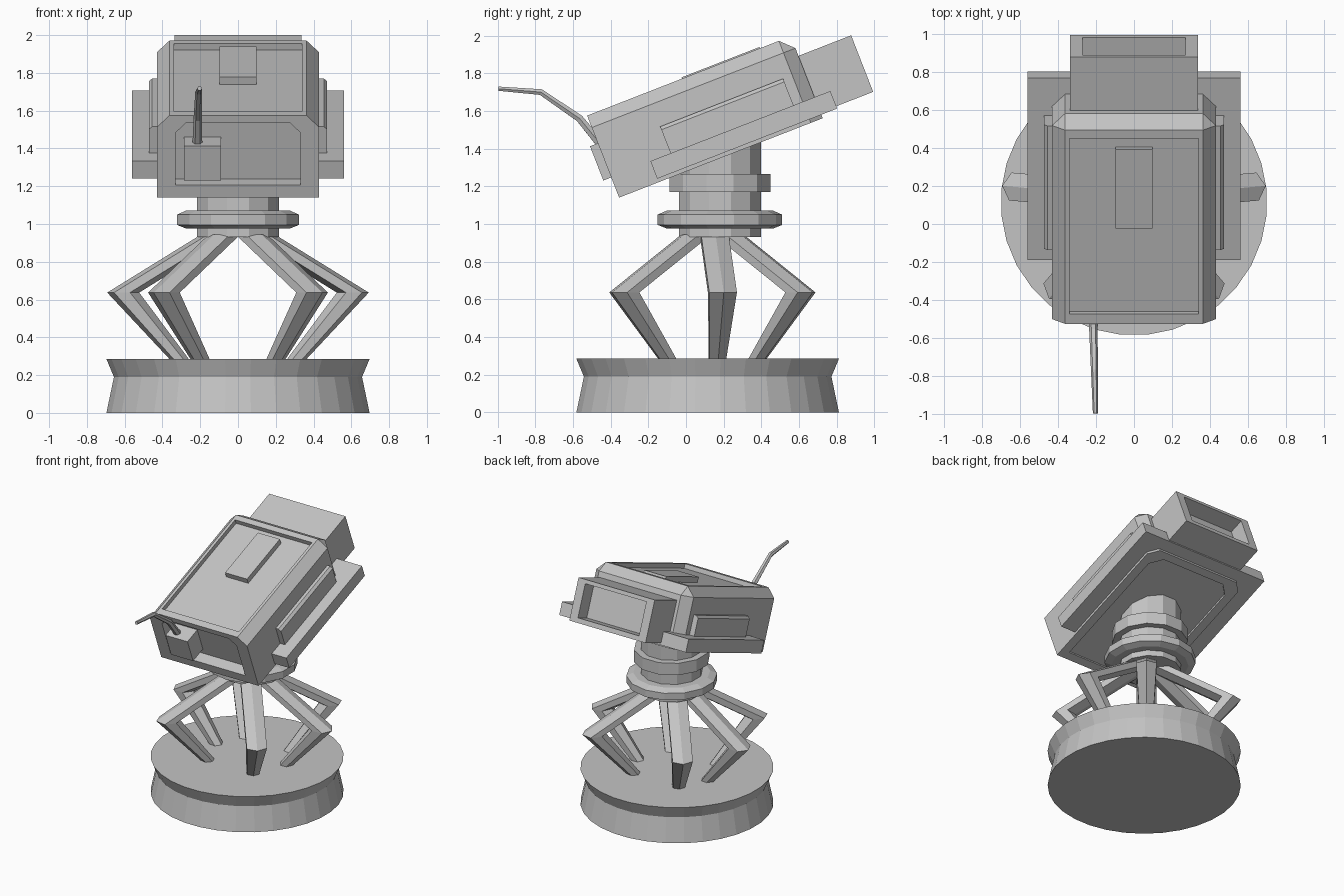
import bpy, bmesh, math
from mathutils import Matrix, Vector

if "Cube" in bpy.data.objects:
    bpy.data.objects.remove(bpy.data.objects["Cube"], do_unlink=True)

grey = bpy.data.materials.new("plain_grey")
grey.use_nodes = True
grey.diffuse_color = (0.55, 0.55, 0.55, 1)
grey.node_tree.nodes["Principled BSDF"].inputs["Base Color"].default_value = grey.diffuse_color

# The head is built level, with its lower front edge at the origin, then tilted
HEAD = Matrix.Translation((0, -0.355, 1.14)) @ Matrix.Rotation(math.radians(21.3), 4, 'X')


def finish(name, bm, matrix=None):
    bmesh.ops.recalc_face_normals(bm, faces=bm.faces)
    mesh = bpy.data.meshes.new(name)
    bm.to_mesh(mesh)
    bm.free()
    mesh.materials.append(grey)
    obj = bpy.data.objects.new(name, mesh)
    bpy.context.collection.objects.link(obj)
    if matrix:
        obj.matrix_world = matrix
    return obj


def head_box(name, x, y, z, bevel=0, rule=None):
    """Box between ranges; edges whose midpoint (as -1, 0, 1) meets the rule are chamfered."""
    bm = bmesh.new()
    bmesh.ops.create_cube(bm, size=2)
    edges = []
    if rule:
        for e in bm.edges:
            mid = (e.verts[0].co + e.verts[1].co) / 2
            if rule(round(mid.x), round(mid.y), round(mid.z)):
                edges.append(e)
    for v in bm.verts:
        v.co = Vector([(lo + hi) / 2 + c * (hi - lo) / 2
                       for c, (lo, hi) in zip(v.co, (x, y, z))])
    if edges:
        bmesh.ops.bevel(bm, geom=edges, offset=bevel, segments=1, affect='EDGES', profile=0.5)
    return finish(name, bm, HEAD)


def cut(obj, cutter):
    mod = obj.modifiers.new("recess", 'BOOLEAN')
    mod.operation = 'DIFFERENCE'
    mod.solver = 'EXACT'
    mod.object = cutter
    cutter.hide_render = True
    bpy.context.view_layer.update()
    bpy.context.view_layer.objects.active = obj
    bpy.ops.object.modifier_apply(modifier=mod.name)
    bpy.data.objects.remove(cutter, do_unlink=True)


def loft(name, rings, sides, turn=0):
    """Solid through level rings given as (centre, radius)."""
    bm = bmesh.new()
    loops = []
    for c, r in rings:
        loops.append([bm.verts.new((c[0] + r * math.cos(turn + math.tau * i / sides),
                                    c[1] + r * math.sin(turn + math.tau * i / sides), c[2]))
                      for i in range(sides)])
    for a, b in zip(loops, loops[1:]):
        for i in range(sides):
            j = (i + 1) % sides
            bm.faces.new((a[i], a[j], b[j], b[i]))
    bm.faces.new(loops[0])
    bm.faces.new(loops[-1])
    return finish(name, bm)


def turned(name, y, profile, sides):
    return loft(name, [((0, y, z), r) for r, z in profile], sides, math.pi / sides)


# Round base with a flared rim
turned("base", 0.115, [(0.70, 0), (0.66, 0.19), (0.70, 0.285)], 32)

# Six bent legs, mirrored left and right
for place, degrees in (("front", -50), ("middle", 5), ("rear", 50)):
    for side in ("left", "right"):
        a = math.radians(degrees if side == "left" else 180 - degrees)

        def spot(reach, z):
            return (reach * math.cos(a), 0.14 + reach * math.sin(a), z)
        loft(f"{place}_{side}_leg",
             [(spot(0.30, 0.27), 0.05), (spot(0.61, 0.637), 0.085), (spot(0.11, 0.945), 0.085)],
             6, a)

# Neck column with two collars
turned("neck", 0.18, [(0.225, 0.93), (0.225, 1.5)], 12)
turned("lower_collar", 0.18,
       [(0.28, 0.975), (0.33, 0.995), (0.33, 1.05), (0.28, 1.072)], 14)
turned("upper_collar", 0.18, [(0.277, 1.17), (0.277, 1.265)], 12)

# Head shell: top sides, top back and rear corners are chamfered
shell = head_box("head_shell", (-0.43, 0.43), (0, 1.16), (0, 0.467), 0.068,
                 lambda x, y, z: (z == 1 and y != -1) or (z == 0 and y == 1))
cut(shell, head_box("top_cutter", (-0.34, 0.34), (0.055, 1.045), (0.432, 0.6)))
cut(shell, head_box("front_cutter", (-0.33, 0.33), (-0.1, 0.088), (0.07, 0.424), 0.055,
                    lambda x, y, z: x != 0 and z == 1))
cut(shell, head_box("bottom_cutter", (-0.36, 0.36), (0.06, 1.1), (-0.1, 0.015), 0.08,
                    lambda x, y, z: x != 0 and y == 1))

# Plates and blocks on the head
head_box("top_plate", (-0.097, 0.097), (0.54, 0.985), (0.425, 0.474))
head_box("side_rail_slab", (-0.56, 0.56), (0.225, 1.25), (0.02, 0.12))
head_box("side_panels", (-0.472, 0.472), (0.34, 1.04), (0.1, 0.272), 0.018,
         lambda x, y, z: x != 0 and z == 1)
head_box("front_block", (-0.285, -0.09), (-0.045, 0.1), (0.115, 0.31))

# Rear box, hollow at the back
rear = head_box("rear_box", (-0.337, 0.337), (1.1, 1.46), (0.033, 0.355))
cut(rear, head_box("rear_cutter", (-0.27, 0.27), (1.34, 1.6), (0.07, 0.325)))

# Bent tapering aerial on the front block
curve = bpy.data.curves.new("aerial", 'CURVE')
curve.dimensions = '3D'
curve.bevel_depth = 0.026
curve.bevel_resolution = 1
curve.use_fill_caps = True
line = curve.splines.new('POLY')
path = [(-0.215, -0.45, 1.42, 1), (-0.213, -0.565, 1.56, 0.85),
        (-0.208, -0.77, 1.7, 0.7), (-0.203, -0.995, 1.718, 0.5)]
line.points.add(len(path) - 1)
for p, (x, y, z, r) in zip(line.points, path):
    p.co = (x, y, z, 1)
    p.radius = r
line.use_smooth = False
curve.materials.append(grey)
bpy.context.collection.objects.link(bpy.data.objects.new("aerial", curve))
